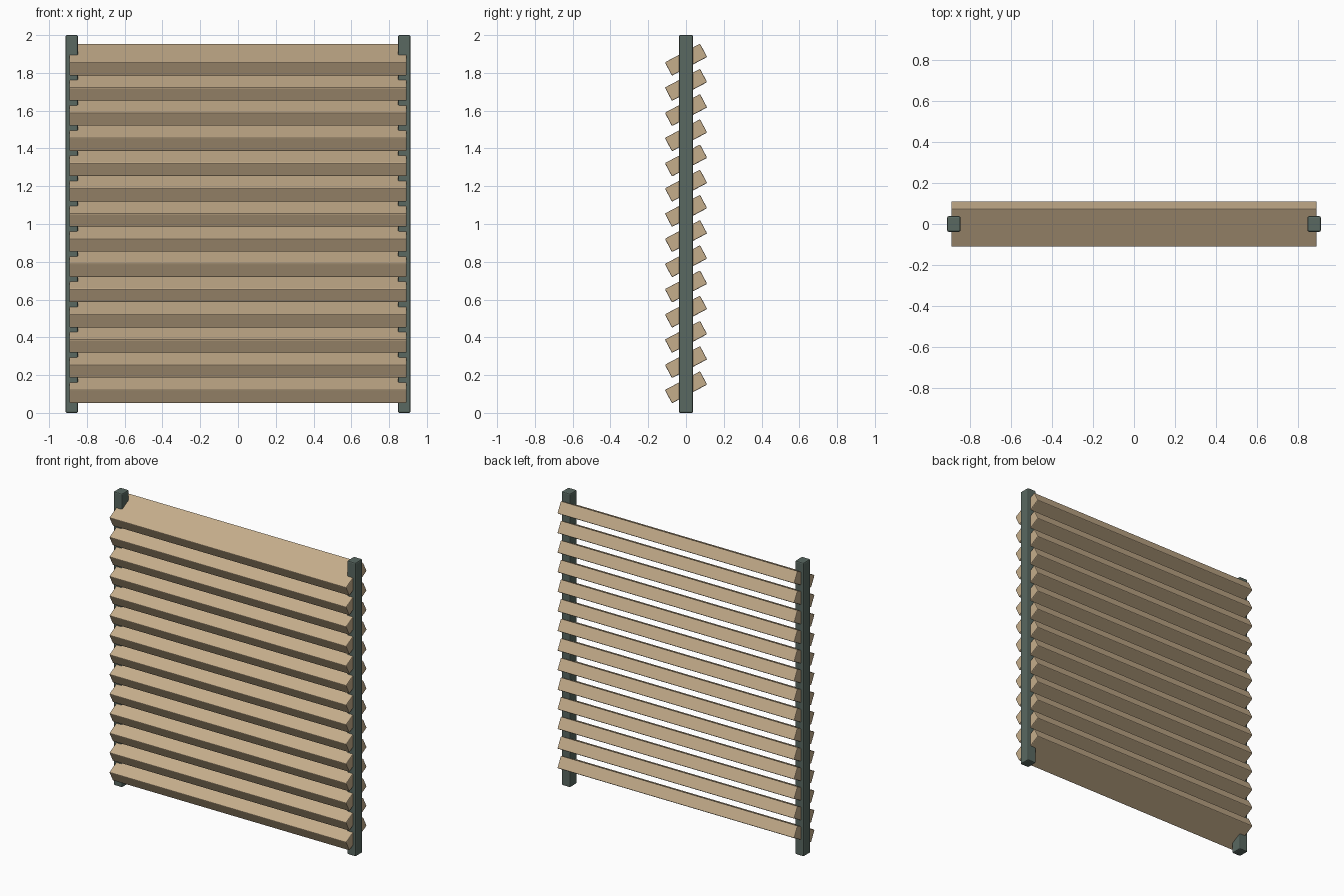
import bpy
from math import radians

if "Cube" in bpy.data.objects:
    bpy.data.objects.remove(bpy.data.objects["Cube"])


def material(name, color):
    m = bpy.data.materials.new(name)
    m.diffuse_color = color
    m.use_nodes = True
    m.node_tree.nodes["Principled BSDF"].inputs["Base Color"].default_value = m.diffuse_color
    return m


wood = material("wood", (0.56, 0.42, 0.26, 1))
metal = material("dark_green", (0.10, 0.14, 0.12, 1))


def beam(name, size, loc, mat, bevel, tilt=0):
    bpy.ops.mesh.primitive_cube_add(size=1, location=loc)
    ob = bpy.context.object
    ob.name = name
    ob.scale = size
    bpy.ops.object.transform_apply(location=False, rotation=False, scale=True)
    ob.rotation_euler.x = tilt
    ob.data.materials.append(mat)
    mod = ob.modifiers.new("edge_bevel", "BEVEL")
    mod.width = bevel
    mod.segments = 2
    return ob


# Upright side posts
for side, x in (("left", -0.88), ("right", 0.88)):
    beam(side + "_post", (0.066, 0.076, 2.0), (x, 0, 1.0), metal, 0.008)

# Tilted louvre slats, higher at the back
COUNT = 14
LOW, HIGH = 0.1355, 1.870
for i in range(COUNT):
    z = LOW + (HIGH - LOW) * i / (COUNT - 1)
    beam(f"slat_{i + 1}", (1.785, 0.211, 0.080), (0, 0, z), wood, 0.005, radians(28))
